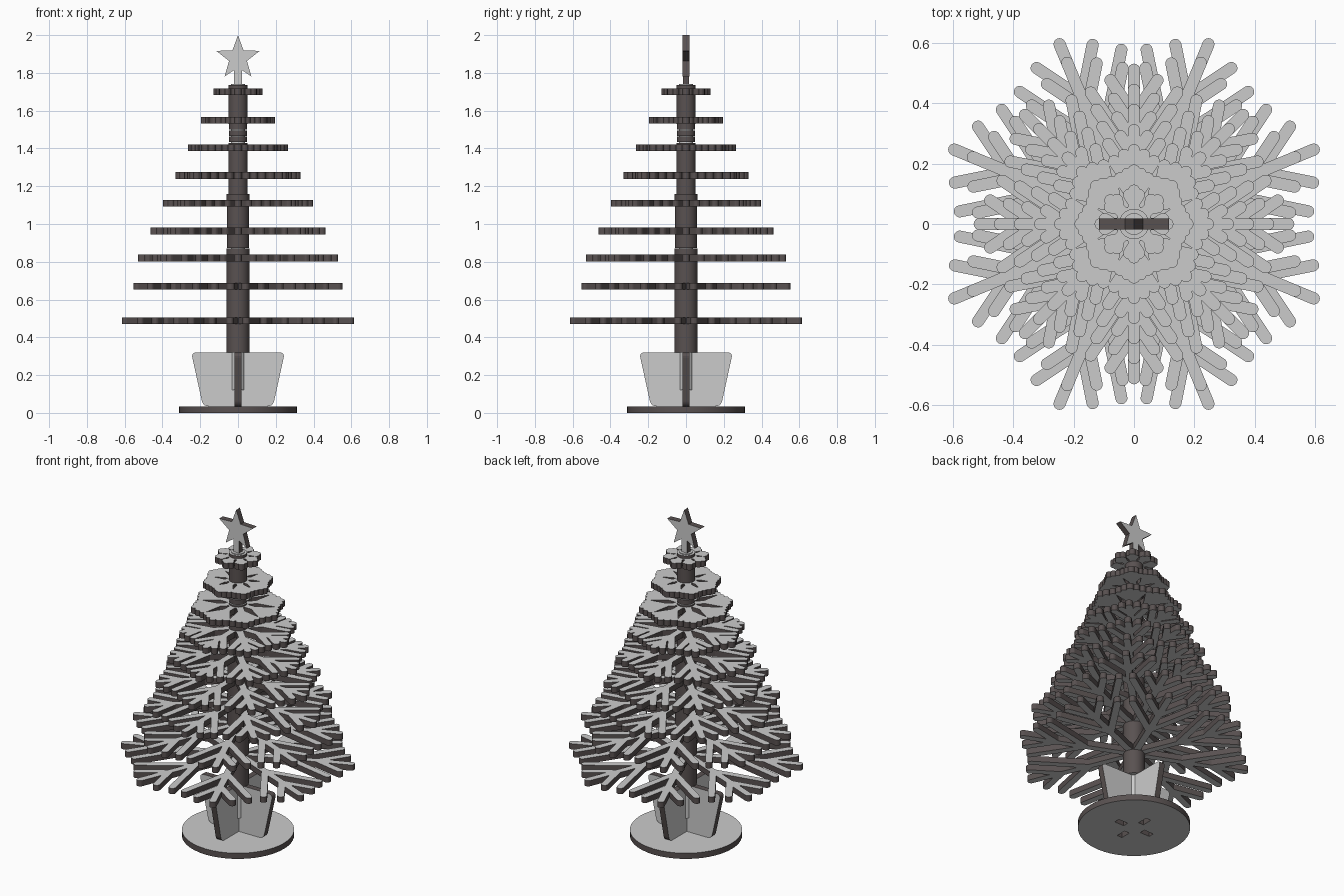
import bpy, bmesh, math
from mathutils import Matrix, Vector

if "Cube" in bpy.data.objects:
    bpy.data.objects.remove(bpy.data.objects["Cube"])


def material(name, rgb):
    m = bpy.data.materials.new(name)
    m.diffuse_color = (*rgb, 1)
    m.use_nodes = True
    m.node_tree.nodes["Principled BSDF"].inputs["Base Color"].default_value = m.diffuse_color
    return m


FACE = material("pale_board_face", (0.60, 0.60, 0.60))
EDGE = material("dark_cut_edge", (0.10, 0.083, 0.082))
T = 0.035  # board thickness


def prism(bm, pts, depth, mat=Matrix(), cap=0, side=1):
    """Extrude a counter-clockwise 2D outline along local z, centred on z = 0."""
    n = len(pts)
    lo = [bm.verts.new(mat @ Vector((x, y, -depth / 2))) for x, y in pts]
    hi = [bm.verts.new(mat @ Vector((x, y, depth / 2))) for x, y in pts]
    faces = [bm.faces.new(lo[::-1]), bm.faces.new(hi)]
    for f in faces:
        f.material_index = cap
    for i in range(n):
        j = (i + 1) % n
        bm.faces.new((lo[i], lo[j], hi[j], hi[i])).material_index = side


def finish(name, bm, smooth=False):
    bmesh.ops.recalc_face_normals(bm, faces=bm.faces)
    me = bpy.data.meshes.new(name)
    bm.to_mesh(me)
    bm.free()
    me.materials.append(FACE)
    me.materials.append(EDGE)
    ob = bpy.data.objects.new(name, me)
    bpy.context.collection.objects.link(ob)
    bpy.ops.object.select_all(action='DESELECT')
    bpy.context.view_layer.objects.active = ob
    ob.select_set(True)
    if smooth:
        bpy.ops.object.shade_smooth_by_angle(angle=math.radians(35))
    return ob


def circle(r, n=48):
    return [(r * math.cos(2 * math.pi * i / n), r * math.sin(2 * math.pi * i / n)) for i in range(n)]


def disc(name, r, z0, z1, side=1):
    bm = bmesh.new()
    prism(bm, circle(r), z1 - z0, Matrix.Translation((0, 0, (z0 + z1) / 2)), side=side)
    return finish(name, bm, True)


def capsule(length, w, n=8):
    """Strip from the origin along +x with round ends; its far end is at x = length."""
    r = w / 2
    pts = []
    for cx, a0 in ((length - r, -math.pi / 2), (0, math.pi / 2)):
        for i in range(n + 1):
            a = a0 + math.pi * i / n
            pts.append((cx + r * math.cos(a), r * math.sin(a)))
    return pts


def rounded(corners, r, n=5):
    """Round every corner of an outline with a small quadratic bend."""
    out = []
    for i, c in enumerate(corners):
        c = Vector(c)
        a = c + (Vector(corners[i - 1]) - c).normalized() * r
        b = c + (Vector(corners[(i + 1) % len(corners)]) - c).normalized() * r
        for k in range(n + 1):
            t = k / n
            out.append(tuple(a * (1 - t) ** 2 + c * 2 * t * (1 - t) + b * t * t))
    return out


def rect(x0, x1, y0, y1):
    return [(x0, y0), (x1, y0), (x1, y1), (x0, y1)]


UPRIGHT = Matrix.Rotation(math.pi / 2, 4, 'X')  # local y becomes world z

# round base with four slots
base = disc("base_disc", 0.312, 0, T)
bm = bmesh.new()
for k in range(4):
    prism(bm, rect(0.06, 0.125, -T / 2, T / 2), 0.2, Matrix.Rotation(k * math.pi / 2, 4, 'Z'), cap=1)
cutter = finish("slot_cutter", bm)
cutter.hide_render = True
mod = base.modifiers.new("slots", 'BOOLEAN')
mod.operation = 'DIFFERENCE'
mod.solver = 'EXACT'
mod.object = cutter
bpy.context.view_layer.objects.active = base
bpy.ops.object.modifier_apply(modifier="slots")
bpy.data.objects.remove(cutter)

# crossed stand boards
outline = rounded([(-0.185, T), (0.185, T), (0.248, 0.32), (-0.248, 0.32)], 0.03)
for k, name in enumerate(("stand_board_x", "stand_board_y")):
    bm = bmesh.new()
    prism(bm, outline, T, Matrix.Rotation(k * math.pi / 2, 4, 'Z') @ UPRIGHT)
    finish(name, bm)

# centre dowel and stacked trunk spacers
disc("centre_dowel", 0.036, 0.12, 1.74, side=0)
spacers = [(0.32, 0.87, 0.06), (0.872, 1.105, 0.058), (1.105, 1.16, 0.06), (1.16, 1.43, 0.051),
           (1.433, 1.463, 0.047), (1.466, 1.496, 0.047), (1.499, 1.53, 0.047), (1.53, 1.735, 0.05)]
for i, (z0, z1, r) in enumerate(spacers):
    disc(f"trunk_spacer_{i + 1}", r, z0, z1)

# branch layers: eight arms, each with forked twigs
heights = [0.487, 0.67, 0.82, 0.963, 1.11, 1.257, 1.403, 1.55, 1.70]
W = 0.04
for i, z in enumerate(heights):
    R = 0.664 - 0.0667 * i
    turn = math.pi / 8 if i < 2 else 0
    twigs = [(0.68, 0.30), (0.42, 0.52)] if R > 0.15 else [(0.55, 0.38)]
    bm = bmesh.new()
    prism(bm, circle(0.06, 24), T, Matrix.Translation((0, 0, z)))
    for k in range(8):
        arm = Matrix.Translation((0, 0, z)) @ Matrix.Rotation(turn + k * math.pi / 4, 4, 'Z')
        prism(bm, capsule(R, W), T, arm)
        for start, length in twigs:
            for s in (-1, 1):
                twig = Matrix.Translation((start * R, 0, 0)) @ Matrix.Rotation(s * math.radians(34), 4, 'Z')
                prism(bm, capsule(length * R, W), T, arm @ twig)
    finish(f"branch_layer_{i + 1}", bm)

# star with its stem
bm = bmesh.new()
star = []
for k in range(10):
    a = math.pi / 2 + k * math.pi / 5
    r = 0.121 if k % 2 == 0 else 0.05
    star.append((r * math.cos(a), 1.879 + r * math.sin(a)))
prism(bm, star, T, UPRIGHT)
prism(bm, rect(-0.02, 0.02, 1.70, 1.86), T * 0.98, UPRIGHT)
finish("star_topper", bm)
